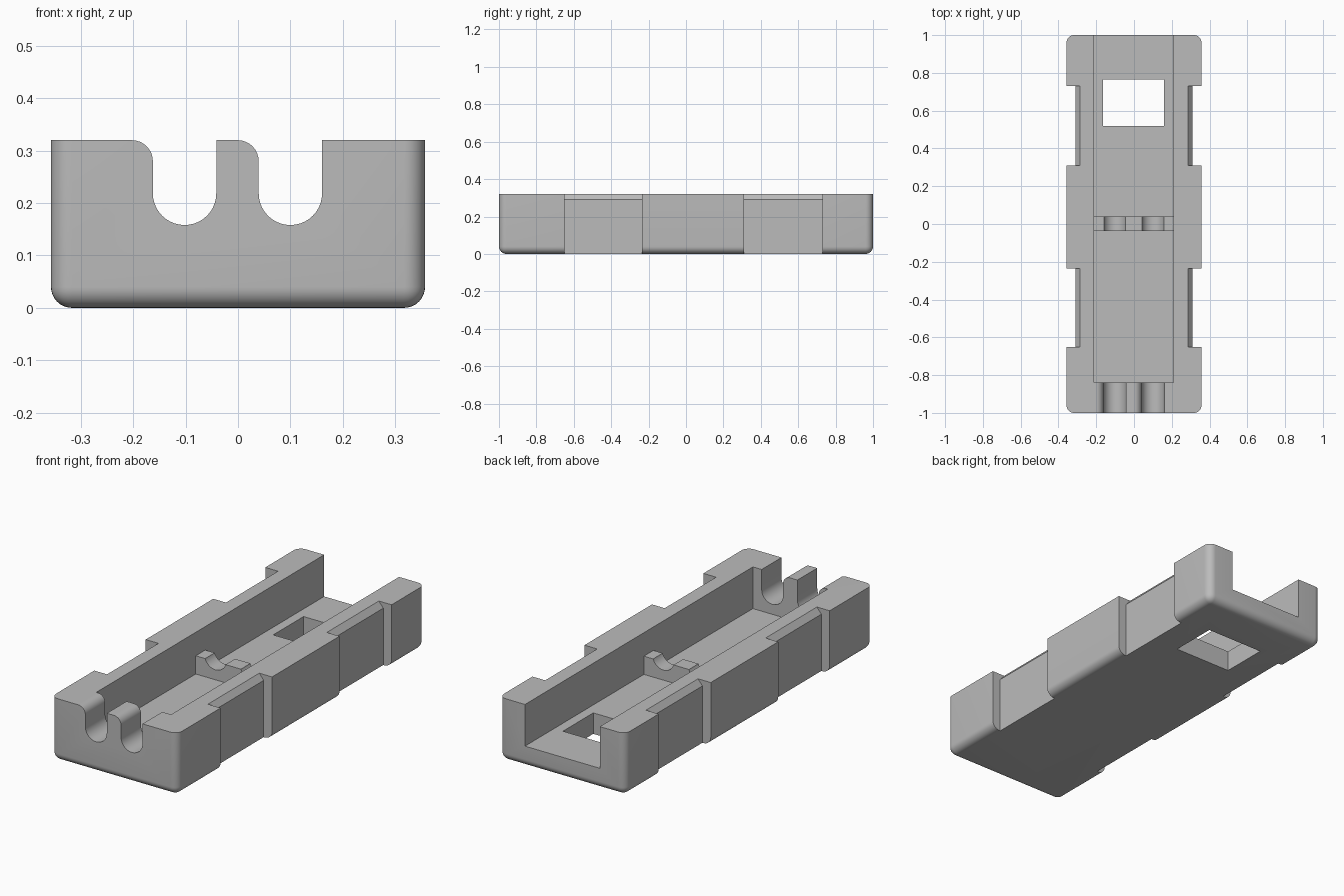
import bpy, bmesh
from math import sin, cos, pi
from mathutils import Vector

if "Cube" in bpy.data.objects:
    bpy.data.objects.remove(bpy.data.objects["Cube"], do_unlink=True)

HALF_W, HALF_L, HEIGHT = 0.357, 1.0, 0.32
FLOOR, ROUND = 0.107, 0.04

grey = bpy.data.materials.new("plain_grey")
grey.use_nodes = True
grey.diffuse_color = (0.5, 0.5, 0.5, 1)
grey.node_tree.nodes["Principled BSDF"].inputs["Base Color"].default_value = (0.5, 0.5, 0.5, 1)


def make_object(name, bm):
    bmesh.ops.recalc_face_normals(bm, faces=bm.faces)
    mesh = bpy.data.meshes.new(name)
    bm.to_mesh(mesh)
    bm.free()
    mesh.materials.append(grey)
    obj = bpy.data.objects.new(name, mesh)
    bpy.context.collection.objects.link(obj)
    return obj


def prism(name, profile, axis, start, end):
    """Extrude a profile along x (profile is y, z) or along y (profile is x, z)."""
    bm = bmesh.new()
    place = (lambda p: (start, *p)) if axis == "x" else (lambda p: (p[0], start, p[1]))
    face = bm.faces.new([bm.verts.new(place(p)) for p in profile])
    out = bmesh.ops.extrude_face_region(bm, geom=[face])
    moved = [g for g in out["geom"] if isinstance(g, bmesh.types.BMVert)]
    shift = Vector((end - start, 0, 0)) if axis == "x" else Vector((0, end - start, 0))
    bmesh.ops.translate(bm, verts=moved, vec=shift)
    return make_object(name, bm)


def arc(cx, cz, r, a0, a1, steps):
    angles = [a0 + (a1 - a0) * i / steps for i in range(steps + 1)]
    return [(cx + r * cos(a), cz + r * sin(a)) for a in angles]


# Tray block: rounded upright corners and bottom rim, sharp top
bm = bmesh.new()
bmesh.ops.create_cube(bm, size=1)
for v in bm.verts:
    v.co = (v.co.x * 2 * HALF_W, v.co.y * 2 * HALF_L, (v.co.z + 0.5) * HEIGHT)
rim = [e for e in bm.edges if min(v.co.z for v in e.verts) < 0.01]
bmesh.ops.bevel(bm, geom=rim, offset=ROUND, segments=8, profile=0.5, affect="EDGES")
tray = make_object("tray", bm)

cutters = []

# Channel open at the back, leaving a low cross bar standing on the floor
channel = [(-0.84, FLOOR), (-0.037, FLOOR), (-0.037, 0.2), (0.04, 0.2), (0.04, FLOOR),
           (1.1, FLOOR), (1.1, 0.5), (-0.84, 0.5)]
cutters.append(prism("channel_cutter", channel, "x", -0.213, 0.21))

# Two cable slots through the front wall and cross bar, each with a rounded left lip
for centre in (-0.102, 0.1):
    r = 0.0605
    left = centre - r
    slot = [(left - ROUND, 0.5)]
    slot += arc(left - ROUND, HEIGHT - ROUND, ROUND, pi / 2, 0, 8)
    slot += arc(centre, 0.158 + r, r, pi, 2 * pi, 20)
    slot.append((centre + r, 0.5))
    cutters.append(prism("slot_cutter", slot, "y", -1.1, 0.2))

# Window through the floor
window = [(-0.165, -0.1), (0.16, -0.1), (0.16, 0.25), (-0.165, 0.25)]
cutters.append(prism("window_cutter", window, "y", 0.52, 0.765))

# Side recesses with a chamfer at the top
for side in (-1, 1):
    recess = [(0.31, -0.1), (0.31, 0.29), (0.26, 0.35), (0.5, 0.35), (0.5, -0.1)]
    recess = [(side * x, z) for x, z in recess]
    for y0, y1 in ((-0.65, -0.235), (0.31, 0.73)):
        cutters.append(prism("recess_cutter", recess, "y", y0, y1))

# Carve the tray and discard the cutters
bpy.ops.object.select_all(action="DESELECT")
bpy.context.view_layer.objects.active = tray
tray.select_set(True)
for cutter in cutters:
    cutter.hide_render = True
    mod = tray.modifiers.new("cut", "BOOLEAN")
    mod.operation = "DIFFERENCE"
    mod.solver = "EXACT"
    mod.object = cutter
    bpy.ops.object.modifier_apply(modifier=mod.name)
    bpy.data.objects.remove(cutter, do_unlink=True)

bpy.ops.object.shade_smooth_by_angle(angle=pi / 6)
